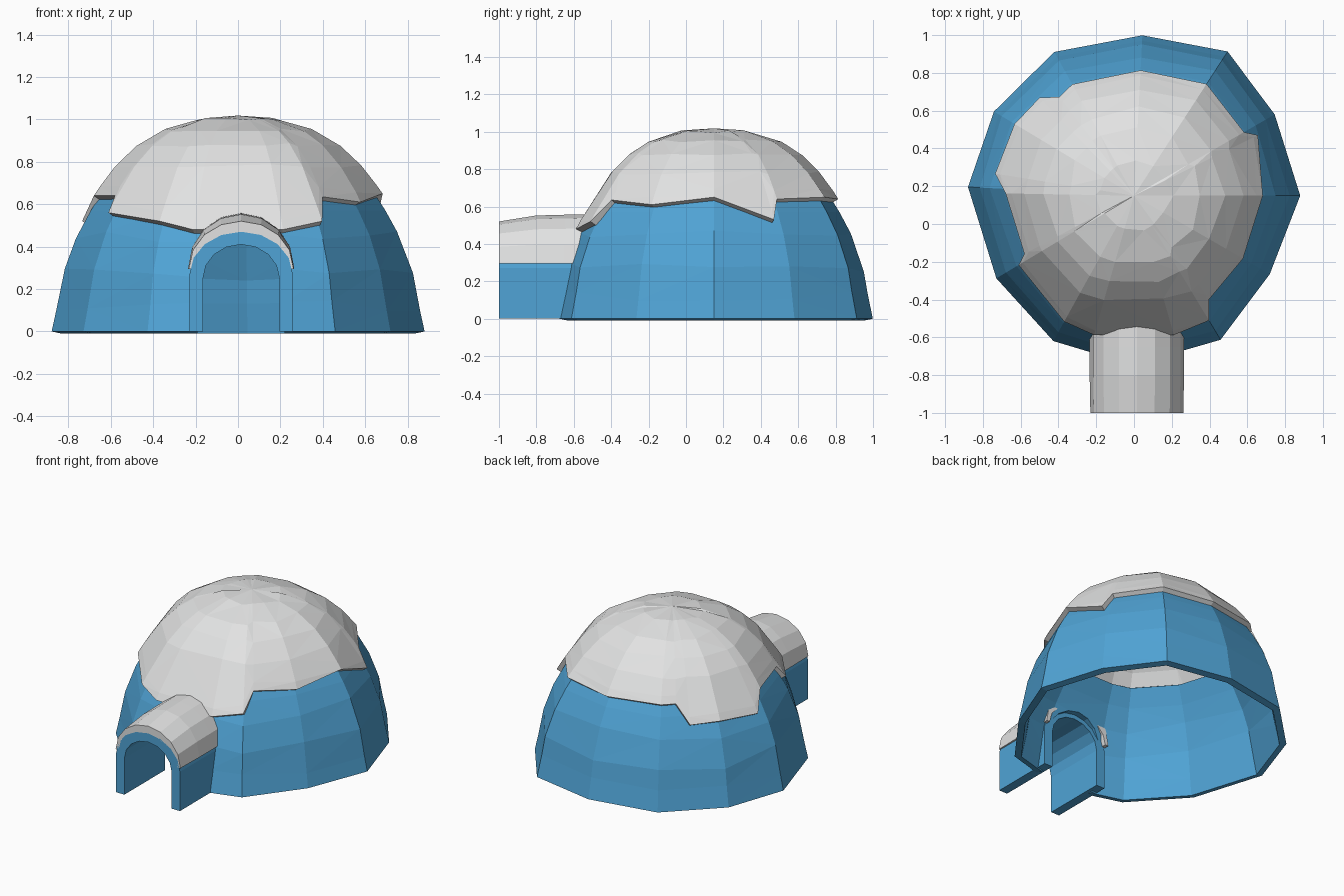
import bpy, bmesh, math, random

if "Cube" in bpy.data.objects:
    bpy.data.objects.remove(bpy.data.objects["Cube"])

random.seed(4)
CY = 0.15            # centre of the dome in y
CX = 0.015           # centre of the entrance in x


def material(name, rgb):
    m = bpy.data.materials.new(name)
    m.diffuse_color = (*rgb, 1)
    m.use_nodes = True
    m.node_tree.nodes["Principled BSDF"].inputs["Base Color"].default_value = m.diffuse_color
    return m


ICE = material("ice_blue", (0.08, 0.37, 0.67))
SNOW = material("snow_white", (0.76, 0.765, 0.765))


def make_object(name, verts, faces, mat):
    mesh = bpy.data.meshes.new(name)
    bm = bmesh.new()
    vs = [bm.verts.new(v) for v in verts]
    for f in faces:
        bm.faces.new([vs[i] for i in f])
    bmesh.ops.recalc_face_normals(bm, faces=bm.faces)
    bm.to_mesh(mesh)
    bm.free()
    mesh.materials.append(mat)
    obj = bpy.data.objects.new(name, mesh)
    bpy.context.collection.objects.link(obj)
    return obj


def apply(obj, kind, **props):
    mod = obj.modifiers.new(kind.lower(), kind)
    for k, v in props.items():
        setattr(mod, k, v)
    bpy.context.view_layer.objects.active = obj
    bpy.ops.object.modifier_apply(modifier=mod.name)


# Plan outline of the dome: (angle, base radius)
PLAN = [(0, .88), (30, .86), (57, .91), (87, .85), (119, .87), (149, .865), (177, .88),
        (211, .85), (241, .88), (254, .86), (286, .86), (301, .89), (330, .83)]


def plan_radius(deg):
    """Radius of the straight-sided plan outline at an angle."""
    pts = PLAN + [(360, PLAN[0][1])]
    for (a0, r0), (a1, r1) in zip(pts, pts[1:]):
        if a0 <= deg <= a1:
            s = lambda d: math.sin(math.radians(d))
            return r0 * r1 * s(a1 - a0) / (r0 * s(deg - a0) + r1 * s(a1 - deg))


def scale_at(profile, z):
    for (z0, f0), (z1, f1) in zip(profile, profile[1:]):
        if z <= z1:
            return f0 + (f1 - f0) * (z - z0) / (z1 - z0)
    return profile[-1][1]


def polar(deg, r, z):
    a = math.radians(deg)
    return (r * math.cos(a), CY + r * math.sin(a), z)


def ring_faces(rows, n):
    return [(j * n + i, j * n + (i + 1) % n, (j + 1) * n + (i + 1) % n, (j + 1) * n + i)
            for j in range(rows - 1) for i in range(n)]


# Ice wall: faceted shell, slightly uneven block rows
WALL = [(0, 1), (.12, .97), (.27, .94), (.45, .865), (.57, .79), (.68, .71)]
verts = []
for j, (z, f) in enumerate(WALL):
    wob = .03 if 0 < j < 4 else 0
    for a, r in PLAN:
        zz = z + random.uniform(-wob, wob)
        verts.append(polar(a, r * scale_at(WALL, zz), zz))
wall = make_object("ice_wall", verts, ring_faces(len(WALL), len(PLAN)), ICE)
apply(wall, "TRIANGULATE")
apply(wall, "SOLIDIFY", thickness=.045, offset=-1)


# Entrance cross-sections
def arch(half, base, shoulder, rise, y, seg=8):
    pts = [(CX + half, y, base)]
    for i in range(seg + 1):
        t = math.pi * i / seg
        pts.append((CX + half * math.cos(t), y, shoulder + rise * math.sin(t)))
    return pts + [(CX - half, y, base)]


def vault(name, sections, mat):
    """Loft of (outer arch, inner arch) pairs, closed at both ends."""
    n = len(sections[0][0])
    loops = [o + i[::-1] for o, i in sections]
    m = 2 * n
    faces = ring_faces(len(loops), m)
    for k in (0, (len(loops) - 1) * m):
        faces += [(k + i, k + i + 1, k + m - 2 - i, k + m - 1 - i) for i in range(n - 1)]
    return make_object(name, [v for l in loops for v in l], faces, mat)


# Doorway cut through the ice wall
c0, c1 = (arch(.205, -.1, .26, .18, y) for y in (-1.2, -.25))
n = len(c0)
cutter = make_object("doorway_cutter", c0 + c1,
                     ring_faces(2, n) + [tuple(range(n)), tuple(range(n, 2 * n))], ICE)
cutter.hide_render = True
apply(wall, "BOOLEAN", object=cutter, operation='DIFFERENCE', solver='EXACT')
bpy.data.objects.remove(cutter)

# Ice tunnel
vault("entrance_tunnel",
      [(arch(.243, 0, .27, .20, y), arch(.18, 0, .25, .16, y)) for y in (-1, -.8, -.56)], ICE)

# Snow over the tunnel
vault("entrance_snow",
      [(arch(h, .295, .30, rise, y), arch(.225, .295, .298, .165, y))
       for y, h, rise in ((-1, .246, .22), (-.8, .25, .252), (-.65, .25, .256), (-.53, .25, .258))],
      SNOW)

# Snow cap: ragged lower edge given as (angle, height)
EDGE = [(0, .65), (26, .53), (30, .64), (57, .65), (87, .64), (119, .65), (127, .65),
        (134, .53), (149, .54), (171, .52), (179, .64), (208, .64), (211, .56), (241, .52),
        (254, .48), (286, .48), (301, .52), (306, .635), (330, .61)]
CAP = [(.46, .905), (.53, .86), (.6, .81), (.65, .775), (.7, .735), (.78, .665),
       (.88, .545), (.95, .415), (1.0, .21)]
verts = []
for row in range(6):
    for a, lip in EDGE:
        z = (lip, lip + .045, .78, .88, .95, 1.0)[row]
        if row > 1:
            z += random.uniform(-.008, .008)
        # upper rows round off towards an even circle
        base = plan_radius(a) * (1 - row * .1) + .87 * row * .1
        verts.append(polar(a, base * scale_at(CAP, z), z))
n = len(EDGE)
faces = ring_faces(6, n)
verts.append((0, CY, 1.018))
faces += [(5 * n + i, 5 * n + (i + 1) % n, 6 * n) for i in range(n)]
cap = make_object("snow_cap", verts, faces, SNOW)
apply(cap, "TRIANGULATE")
apply(cap, "SOLIDIFY", thickness=.05, offset=-1)
